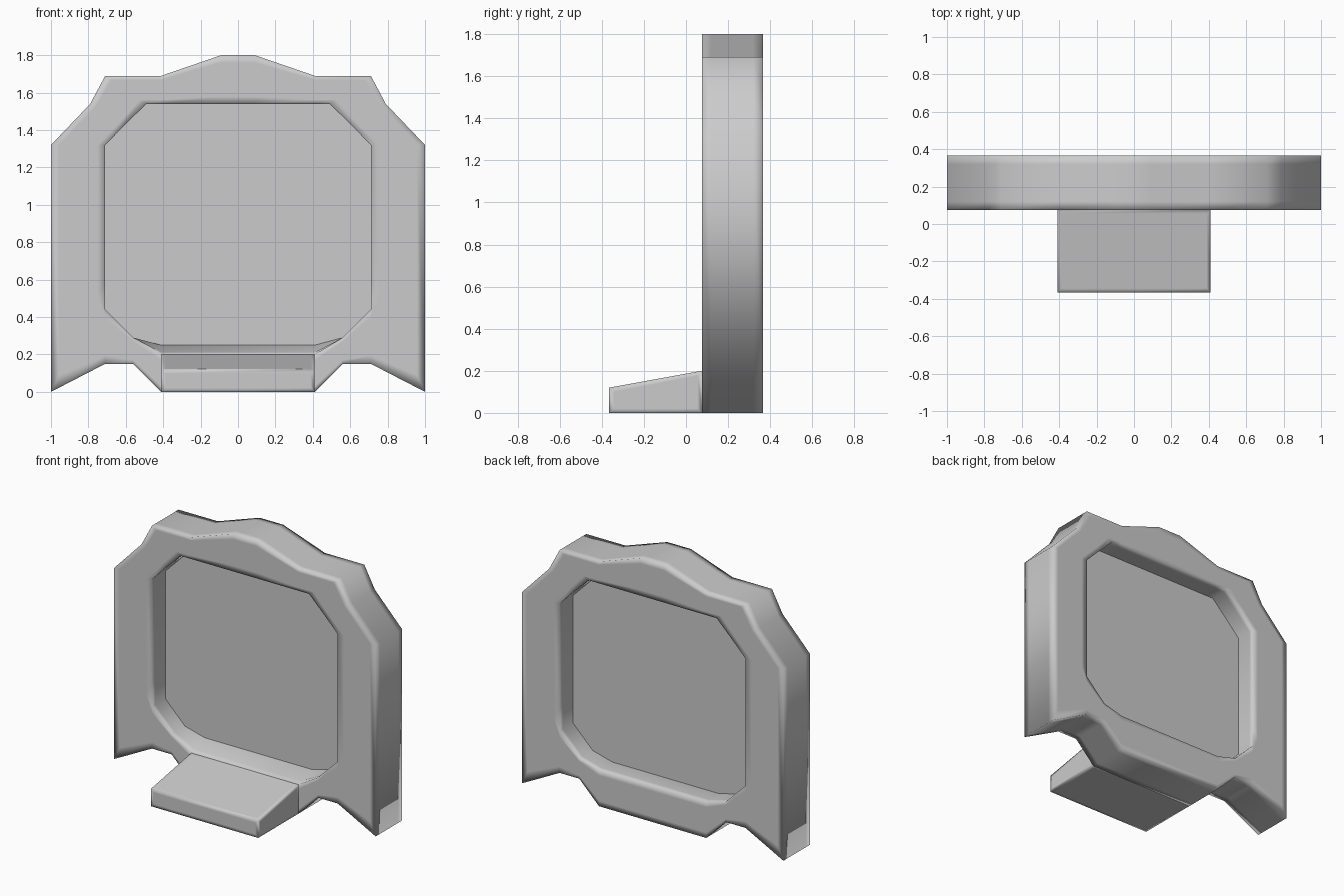
import bpy, bmesh

if "Cube" in bpy.data.objects:
    bpy.data.objects.remove(bpy.data.objects["Cube"])

FRONT, MID, BACK = 0.075, 0.22, 0.365

# Right half of the outer outline, paired with points on the opening (x, z)
outer = [(.41, 0), (.56, .15), (.71, .15), (1, 0), (1, 1.32),
         (.79, 1.54), (.71, 1.69), (.41, 1.69), (.09, 1.8)]
inner = [(.41, .25), (.56, .29), (.71, .44), (.71, .6), (.71, 1.32),
         (.6, 1.432), (.49, 1.54), (.41, 1.54), (.09, 1.54)]


def mirrored(half):
    return half + [(-x, z) for x, z in reversed(half)]


def finish(name, bm, smooth=True):
    if smooth:
        bmesh.ops.recalc_face_normals(bm, faces=bm.faces)
    mesh = bpy.data.meshes.new(name)
    for f in bm.faces:
        f.smooth = smooth
    bm.to_mesh(mesh)
    bm.free()
    obj = bpy.data.objects.new(name, mesh)
    bpy.context.collection.objects.link(obj)
    return obj


# Frame: a closed cross-section swept round the outline; t = 0 outside, 1 opening
# Extra loops close to the edges give the soft shading with crisp corners
section = [(0, FRONT), (.15, FRONT), (.85, FRONT), (1, FRONT), (1, .11), (1, MID),
           (1, .33), (1, BACK), (.85, BACK), (.15, BACK), (0, BACK),
           (0, .32), (0, .12)]
out_loop, in_loop = mirrored(outer), mirrored(inner)
n = len(out_loop)
bm = bmesh.new()
rings = []
for t, y in section:
    ring = []
    for i, ((ox, oz), (ix, iz)) in enumerate(zip(out_loop, in_loop)):
        if i in (0, n - 1) and y < MID:          # sill slopes down to the step
            iz -= .05 * (MID - y) / (MID - FRONT)
        ring.append(bm.verts.new((ox + (ix - ox) * t, y, oz + (iz - oz) * t)))
    rings.append(ring)
for k, a in enumerate(rings):
    b = rings[(k + 1) % len(rings)]
    for i in range(n):
        j = (i + 1) % n
        bm.faces.new((a[i], a[j], b[j], b[i]))
finish("frame", bm)

# Flat panel halfway through the opening
bm = bmesh.new()
bm.faces.new([bm.verts.new((x, MID, z)) for x, z in in_loop])
finish("panel", bm, smooth=False)

# Sloped step in front of the frame
profile = [(-.365, 0), (FRONT, 0), (FRONT, .2), (-.365, .12)]
bm = bmesh.new()
face = bm.faces.new([bm.verts.new((-.41, y, z)) for y, z in profile])
ext = bmesh.ops.extrude_face_region(bm, geom=[face])
bmesh.ops.translate(bm, vec=(.82, 0, 0),
                    verts=[v for v in ext["geom"] if isinstance(v, bmesh.types.BMVert)])
bmesh.ops.recalc_face_normals(bm, faces=bm.faces)
hidden = [f for f in bm.faces if f.normal.y > .9]
bmesh.ops.delete(bm, geom=hidden, context='FACES_ONLY')
bmesh.ops.inset_individual(bm, faces=bm.faces[:], thickness=.03)
finish("step", bm)
